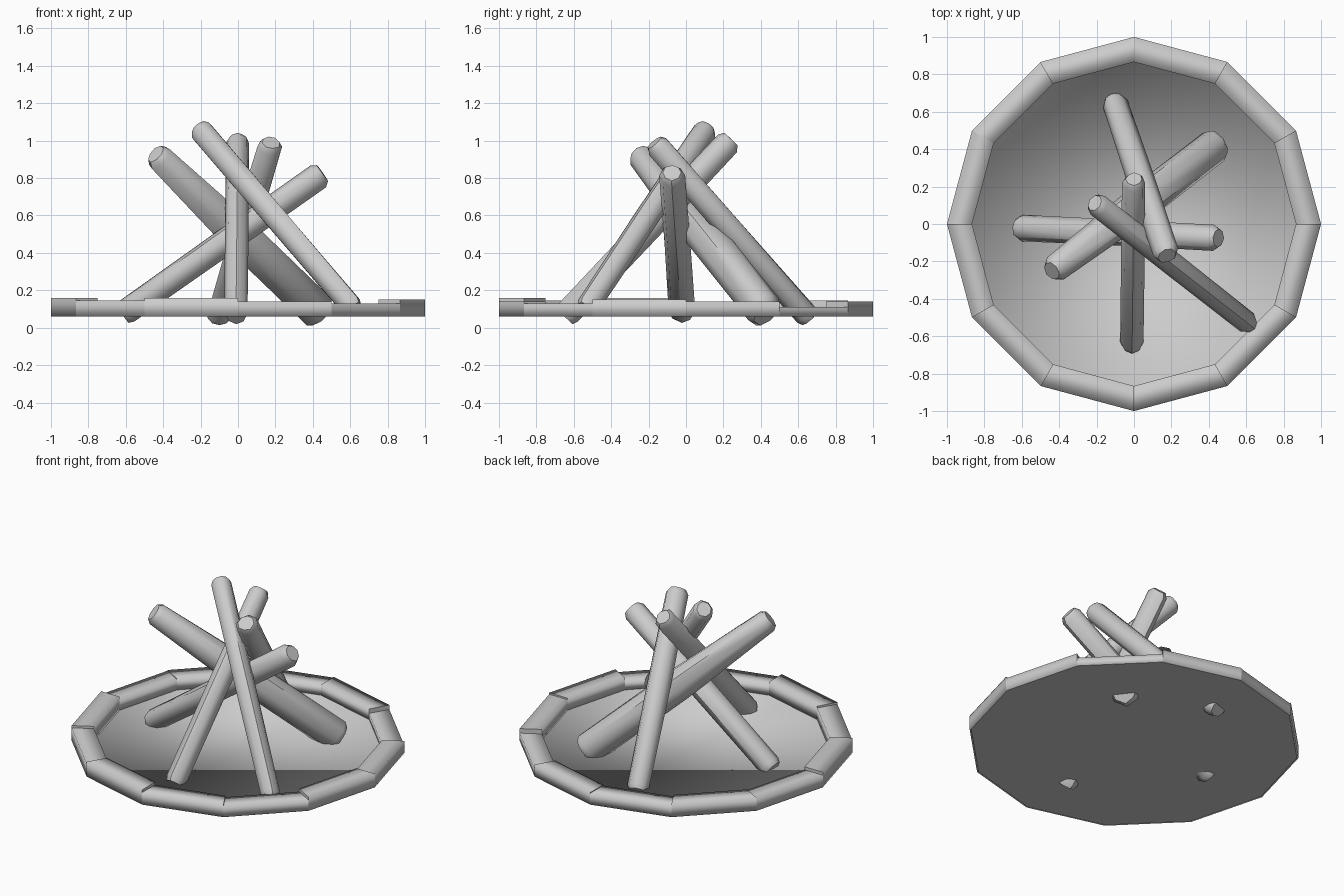
import bpy, bmesh, math, random
from mathutils import Vector

random.seed(4)
if "Cube" in bpy.data.objects:
    bpy.data.objects.remove(bpy.data.objects["Cube"], do_unlink=True)

grey = bpy.data.materials.new("plain_grey")
grey.use_nodes = True
tone = (0.6, 0.6, 0.6, 1)
grey.diffuse_color = tone
grey.node_tree.nodes["Principled BSDF"].inputs["Base Color"].default_value = tone

SIDES = 12


def finish(name, bm):
    bmesh.ops.recalc_face_normals(bm, faces=bm.faces)
    mesh = bpy.data.meshes.new(name)
    bm.to_mesh(mesh)
    bm.free()
    mesh.materials.append(grey)
    obj = bpy.data.objects.new(name, mesh)
    bpy.context.collection.objects.link(obj)
    return obj


def polar(radius, index, z):
    a = 2 * math.pi * index / SIDES
    return Vector((radius * math.cos(a), radius * math.sin(a), z))


def bridge(bm, a, b):
    n = len(a)
    return [bm.faces.new((a[i], a[(i + 1) % n], b[(i + 1) % n], b[i])) for i in range(n)]


# Shallow pit: flat underside, side wall, and a softly shaded floor
bm = bmesh.new()
profile = [(0.99, 0.06), (0.99, 0.1), (0.868, 0.1), (0.868, 0.07)]
rings = [[bm.verts.new(polar(r, i, z)) for i in range(SIDES)] for r, z in profile]
for a, b in zip(rings, rings[1:]):
    for f in bridge(bm, a, b):
        f.smooth = True
bottom = bm.faces.new(rings[0])
floor = bm.faces.new(rings[-1])
floor.smooth = True
for e in bottom.edges:
    e.smooth = False
finish("pit_base", bm)

# Rim stones: mitred blocks of uneven height, rounded by shading
heights = [0.14, 0.11, 0.14, 0.135, 0.145, 0.14, 0.16, 0.145, 0.158, 0.14, 0.13, 0.15]
for k, h in enumerate(heights):
    bm = bmesh.new()
    section = [(1, 0.06), (1, h), (0.866, h), (0.866, 0.065)]
    ends = [[bm.verts.new(polar(r, k + s, z)) for r, z in section] for s in (0, 1)]
    for f in bridge(bm, *ends):
        f.smooth = True
    for end in ends:
        cap = bm.faces.new(end)
        for e in cap.edges:
            e.smooth = False
    finish(f"rim_stone_{k + 1}", bm)


# Leaning logs: tapered, slightly irregular, with chamfered ends
def log(name, top, foot, r_top, r_mid, r_foot, sides=8):
    top, foot = Vector(top), Vector(foot)
    axis = foot - top
    length = axis.length
    turn = axis.to_track_quat("Z", "Y")
    c = 0.03 / length
    stations = [(0, r_top * 0.72), (c, r_top), (0.5, r_mid), (1 - c, r_foot), (1, r_foot * 0.8)]
    wobble = [random.uniform(0.92, 1.08) for _ in range(sides)]
    bm = bmesh.new()
    loops = []
    for t, r in stations:
        loop = []
        for i in range(sides):
            a = 2 * math.pi * i / sides
            rr = r * wobble[i] * random.uniform(0.96, 1.04)
            loop.append(bm.verts.new(top + axis * t + turn @ Vector((rr * math.cos(a), rr * math.sin(a), 0))))
        loops.append(loop)
    for a, b in zip(loops, loops[1:]):
        bridge(bm, a, b)
    bm.faces.new(loops[0])
    bm.faces.new(loops[-1])
    obj = finish(name, bm)
    bpy.ops.object.select_all(action="DESELECT")
    obj.select_set(True)
    bpy.context.view_layer.objects.active = obj
    bpy.ops.object.shade_smooth_by_angle(angle=math.radians(48))


log("long_front_log", (-0.21, 0.11, 1.07), (0.62, -0.54, 0.1), 0.066, 0.066, 0.062)
log("thick_back_log", (-0.44, -0.25, 0.93), (0.44, 0.43, 0.08), 0.075, 0.1, 0.1)
log("front_log", (0, 0.24, 1.01), (-0.01, -0.65, 0.06), 0.065, 0.068, 0.068)
log("back_log", (0.175, -0.17, 0.99), (-0.11, 0.66, 0.05), 0.066, 0.07, 0.066)
log("side_log", (0.45, -0.075, 0.83), (-0.62, -0.02, 0.075), 0.07, 0.07, 0.07)
